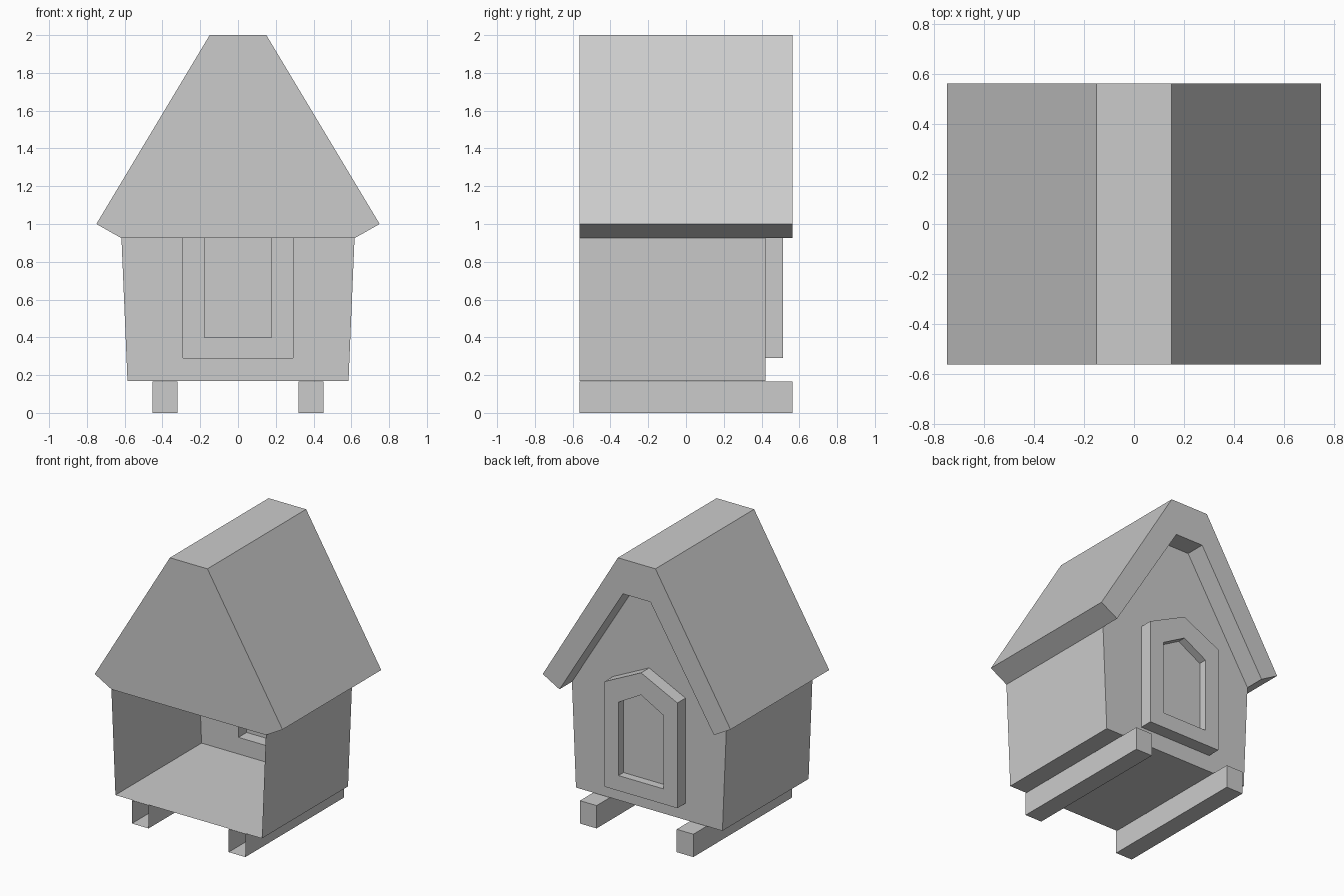
import bpy
import bmesh

if "Cube" in bpy.data.objects:
    bpy.data.objects.remove(bpy.data.objects["Cube"], do_unlink=True)

# Single plain grey finish
GREY = (0.6, 0.6, 0.6, 1.0)
grey = bpy.data.materials.new("plain_grey")
grey.use_nodes = True
grey.diffuse_color = GREY
shader = next(n for n in grey.node_tree.nodes if n.type == "BSDF_PRINCIPLED")
shader.inputs["Base Color"].default_value = GREY
shader.inputs["Roughness"].default_value = 0.8

FRONT, WALL, BACK = -0.563, 0.42, 0.563   # depths of the open front, back wall, overhang
FRAME, PANE = 0.513, 0.455                # depths of the window frame and its pane


def strip(bm, profile, y0, y1):
    """Sweep an (x, z) profile along y; a counterclockwise profile faces outward."""
    for (ax, az), (bx, bz) in zip(profile, profile[1:]):
        quad = [(ax, y0, az), (ax, y1, az), (bx, y1, bz), (bx, y0, bz)]
        bm.faces.new([bm.verts.new(p) for p in quad])


def cap(bm, outline, y, facing_back=True):
    """Flat face at depth y."""
    points = outline[::-1] if facing_back else outline
    bm.faces.new([bm.verts.new((x, y, z)) for x, z in points])


def finish(bm, name):
    """Weld the half model and mirror it across the centre."""
    bmesh.ops.remove_doubles(bm, verts=bm.verts, dist=0.0005)
    mesh = bpy.data.meshes.new(name)
    bm.to_mesh(mesh)
    bm.free()
    mesh.materials.append(grey)
    obj = bpy.data.objects.new(name, mesh)
    bpy.context.collection.objects.link(obj)
    mirror = obj.modifiers.new("mirror", "MIRROR")
    mirror.use_axis[0] = True
    mirror.merge_threshold = 0.0005


# Half profiles, from the centre line outward and up
body = [(0, 0.17), (0.585, 0.17), (0.617, 0.925)]
roof = [(0.617, 0.925), (0.75, 1.0), (0.15, 2.0), (0, 2.0)]
soffit = [(0.617, 0.925), (0.11, 1.75), (0, 1.75)]
frame_outer = [(0, 0.29), (0.29, 0.29), (0.29, 1.05), (0, 1.19)]
frame_inner = [(0, 0.40), (0.18, 0.40), (0.18, 0.93), (0, 1.03)]
runner = [(0.32, 0), (0.453, 0), (0.453, 0.165), (0.32, 0.165)]

# Floor and side walls, open at the front
bm = bmesh.new()
strip(bm, body, FRONT, WALL)
finish(bm, "floor_and_side_walls")

# Back gable wall with the window opening
bm = bmesh.new()
cap(bm, body + soffit[1:] + frame_outer[::-1], WALL)
finish(bm, "back_wall")

# Raised window frame with a recessed pane
bm = bmesh.new()
strip(bm, frame_outer, WALL, FRAME)
cap(bm, frame_outer + frame_inner[::-1], FRAME)
strip(bm, frame_inner[::-1], PANE, FRAME)
cap(bm, frame_inner, PANE)
finish(bm, "window_frame")

# Roof with a closed front gable and an overhang at the back
bm = bmesh.new()
strip(bm, roof, FRONT, BACK)
cap(bm, [(0, 0.925)] + roof, FRONT, facing_back=False)
cap(bm, roof + soffit[:0:-1], BACK)
strip(bm, soffit[::-1], WALL, BACK)
finish(bm, "roof")

# Ground runners, open at the front end
bm = bmesh.new()
strip(bm, runner + runner[:1], FRONT, BACK)
cap(bm, runner, BACK)
finish(bm, "runners")
